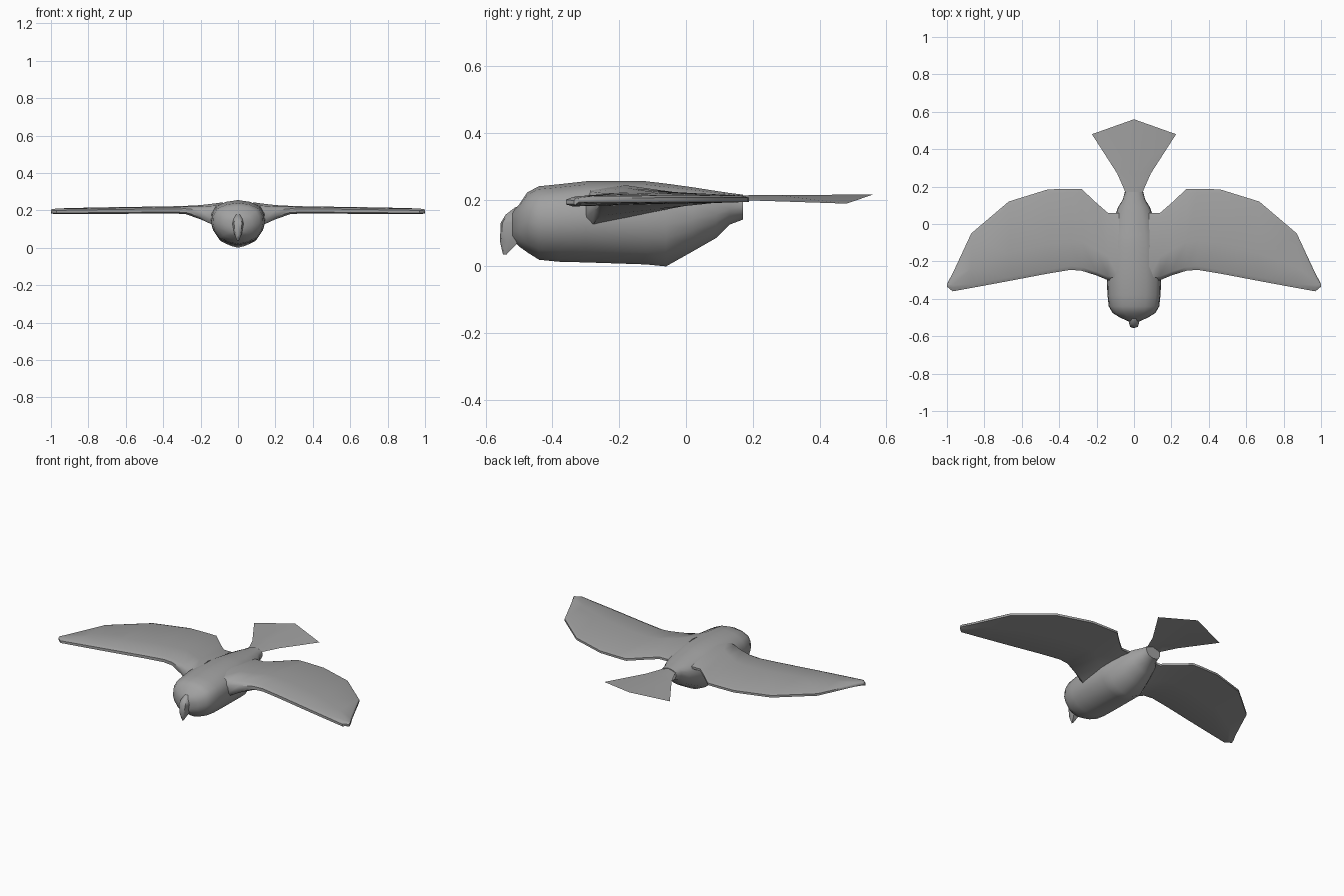
import bpy
import bmesh
import math

# Remove the default cube
default_cube = bpy.data.objects.get("Cube")
if default_cube:
    bpy.data.objects.remove(default_cube, do_unlink=True)


def make_material(name, color):
    mat = bpy.data.materials.new(name)
    mat.use_nodes = True
    mat.diffuse_color = color
    mat.node_tree.nodes["Principled BSDF"].inputs["Base Color"].default_value = color
    return mat


feather_grey = make_material("feather grey", (0.36, 0.36, 0.36, 1))


def finish(name, bm, angle=40, mirror=False):
    """Turn a bmesh into a grey, smoothly shaded object."""
    bmesh.ops.recalc_face_normals(bm, faces=bm.faces)
    mesh = bpy.data.meshes.new(name)
    bm.to_mesh(mesh)
    bm.free()
    obj = bpy.data.objects.new(name, mesh)
    bpy.context.collection.objects.link(obj)
    mesh.materials.append(feather_grey)
    bpy.ops.object.select_all(action="DESELECT")
    obj.select_set(True)
    bpy.context.view_layer.objects.active = obj
    bpy.ops.object.shade_smooth_by_angle(angle=math.radians(angle))
    if mirror:
        obj.modifiers.new("mirror", "MIRROR").use_axis[0] = True
    return obj


def loft(name, rings, **options):
    """Skin a list of closed rings and cap both ends."""
    bm = bmesh.new()
    loops = [[bm.verts.new(point) for point in ring] for ring in rings]
    count = len(loops[0])
    for near, far in zip(loops, loops[1:]):
        for i in range(count):
            j = (i + 1) % count
            bm.faces.new((near[i], near[j], far[j], far[i]))
    bm.faces.new(loops[0])
    bm.faces.new(loops[-1][::-1])
    return finish(name, bm, **options)


# Body: one half section (width share, height share), scaled at each station
half_section = [(0, 1), (0.45, 0.96), (0.82, 0.86), (0.97, 0.7), (1, 0.5),
                (0.92, 0.34), (0.7, 0.14), (0.3, 0.04), (0, 0)]
section = half_section + [(-x, z) for x, z in half_section[-2:0:-1]]

# y, half width, bottom, top
body_stations = [
    (-0.52, 0.03, 0.08, 0.165),
    (-0.5, 0.075, 0.06, 0.185),
    (-0.475, 0.115, 0.042, 0.222),
    (-0.44, 0.135, 0.02, 0.24),
    (-0.38, 0.142, 0.014, 0.246),
    (-0.3, 0.145, 0.012, 0.255),
    (-0.12, 0.14, 0.006, 0.255),
    (-0.06, 0.13, 0, 0.248),
    (0.02, 0.11, 0.045, 0.237),
    (0.09, 0.085, 0.085, 0.226),
    (0.13, 0.06, 0.125, 0.22),
    (0.17, 0.05, 0.14, 0.215),
]
loft("body", [[(x * w, y, low + z * (top - low)) for x, z in section]
              for y, w, low, top in body_stations], angle=50)

# Beak: hooked, skinned downwards; z, front y, back y, half width
beak_stations = [
    (0.178, -0.51, -0.47, 0.015),
    (0.155, -0.54, -0.48, 0.026),
    (0.13, -0.555, -0.48, 0.03),
    (0.075, -0.557, -0.5, 0.02),
    (0.035, -0.548, -0.538, 0.004),
]


def beak_ring(z, front, back, w):
    middle = (front + back) / 2
    return [(0, front, z), (w * 0.7, front + 0.005, z), (w, middle, z), (w, back, z),
            (-w, back, z), (-w, middle, z), (-w * 0.7, front + 0.005, z)]


loft("beak", [beak_ring(*station) for station in beak_stations], angle=50)

# Wings: x, leading y, trailing y, underside at the front, top
wing_stations = [
    (0.08, -0.31, 0.06, 0.11, 0.243),
    (0.14, -0.3, 0.06, 0.125, 0.235),
    (0.2, -0.275, 0.112, 0.152, 0.228),
    (0.28, -0.25, 0.187, 0.18, 0.224),
    (0.34, -0.245, 0.188, 0.183, 0.222),
    (0.46, -0.265, 0.185, 0.183, 0.22),
    (0.67, -0.305, 0.12, 0.181, 0.217),
    (0.87, -0.342, -0.05, 0.18, 0.213),
    (0.97, -0.36, -0.265, 0.18, 0.21),
    (1, -0.335, -0.32, 0.183, 0.205),
]


def wing_ring(x, lead, trail, low, top):
    chord = trail - lead
    nose = min(0.02, chord * 0.2)
    thick = top - low
    rear_low, rear_top = 0.193, min(top, 0.212)
    return [(x, lead, low + thick * 0.2), (x, lead, low + thick * 0.65),
            (x, lead + nose, top - thick * 0.1), (x, lead + chord * 0.35, top),
            (x, trail - nose, rear_top), (x, trail, rear_top - 0.006),
            (x, trail, rear_low), (x, lead + chord * 0.5, (low + rear_low) / 2),
            (x, lead + nose, low)]


loft("wings", [wing_ring(*station) for station in wing_stations], angle=45, mirror=True)

# Tail: a thin fan, creased along the middle; x, y, ridge z, edge z
bm = bmesh.new()
fan = [(0.04, 0.1, 0.213, 0.2), (0.05, 0.18, 0.213, 0.198),
       (0.09, 0.27, 0.214, 0.195), (0.225, 0.48, 0.215, 0.188)]
ridge = [bm.verts.new((0, y, high)) for x, y, high, low in fan]
ridge[-1].co.y = 0.56
for side in (1, -1):
    edge = [bm.verts.new((side * x, y, low)) for x, y, high, low in fan]
    for i in range(len(fan) - 1):
        corners = (ridge[i], edge[i], edge[i + 1], ridge[i + 1])
        bm.faces.new(corners if side > 0 else corners[::-1])
finish("tail", bm)
